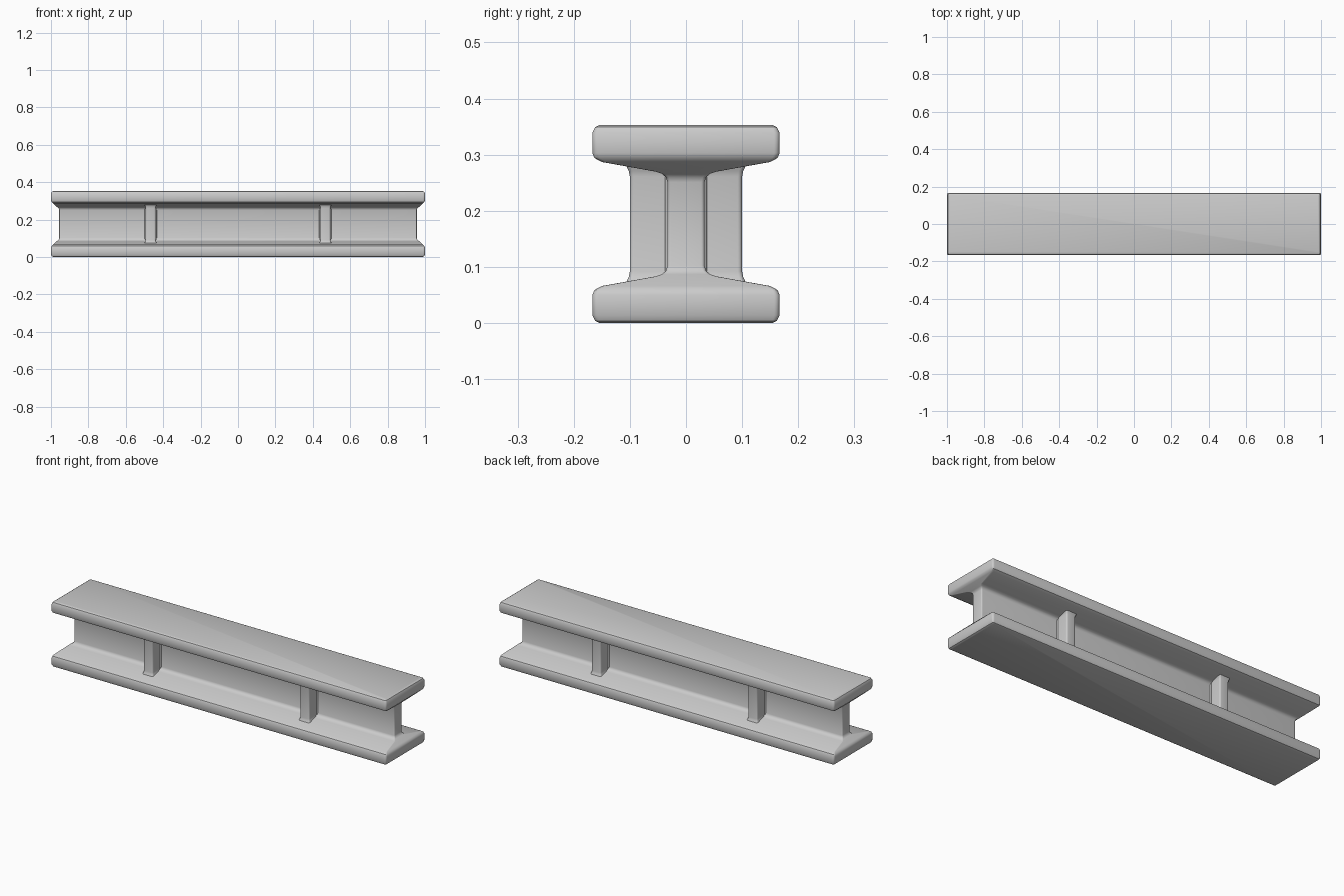
import bpy, bmesh, math

if "Cube" in bpy.data.objects:
    bpy.data.objects.remove(bpy.data.objects["Cube"])

HEIGHT = 0.353


def ring_points(hx, hy, r, steps=4):
    """Rounded rectangle outline, counter-clockwise."""
    pts = []
    for k, (sx, sy) in enumerate([(1, 1), (-1, 1), (-1, -1), (1, -1)]):
        for i in range(steps + 1):
            a = math.radians(90 * k + 90 * i / steps)
            pts.append((sx * (hx - r) + r * math.cos(a),
                        sy * (hy - r) + r * math.sin(a)))
    return pts


def loft(name, half, x=0.0):
    """Loft rings (z, hx, hy, radius), mirrored about the mid height."""
    levels = half + [(HEIGHT - z, hx, hy, r) for z, hx, hy, r in reversed(half)]
    bm = bmesh.new()
    rings = [[bm.verts.new((px + x, py, z)) for px, py in ring_points(hx, hy, r)]
             for z, hx, hy, r in levels]
    n = len(rings[0])
    for a, b in zip(rings, rings[1:]):
        for i in range(n):
            j = (i + 1) % n
            bm.faces.new((a[i], a[j], b[j], b[i]))
    bm.faces.new(rings[0][::-1])
    bm.faces.new(rings[-1])
    mesh = bpy.data.meshes.new(name)
    bm.to_mesh(mesh)
    bm.free()
    obj = bpy.data.objects.new(name, mesh)
    bpy.context.collection.objects.link(obj)
    bpy.context.view_layer.objects.active = obj
    bpy.ops.object.select_all(action='DESELECT')
    obj.select_set(True)
    bpy.ops.object.shade_smooth_by_angle(angle=math.radians(35))
    return obj


# Rounded flanges, sloping inner faces and the recessed web in one body
loft("beam_body", [
    (0.000, 0.987, 0.154, 0.006),
    (0.004, 0.995, 0.162, 0.008),
    (0.014, 1.000, 0.167, 0.010),
    (0.050, 1.000, 0.167, 0.010),
    (0.059, 0.997, 0.163, 0.009),
    (0.066, 0.990, 0.150, 0.008),
    (0.083, 0.973, 0.055, 0.006),
    (0.087, 0.965, 0.043, 0.006),
    (0.093, 0.959, 0.036, 0.006),
    (0.102, 0.956, 0.033, 0.006),
])

# Stiffener plates crossing the web, flared where they meet the flanges
for side, x in (("left", -0.467), ("right", 0.467)):
    loft(f"{side}_stiffener", [
        (0.060, 0.036, 0.110, 0.010),
        (0.076, 0.032, 0.105, 0.009),
        (0.082, 0.029, 0.102, 0.008),
        (0.092, 0.027, 0.100, 0.008),
    ], x)
    # Soft fillet between stiffener and web
    loft(f"{side}_stiffener_fillet", [
        (0.070, 0.036, 0.037, 0.006),
        (0.090, 0.033, 0.037, 0.006),
    ], x)
